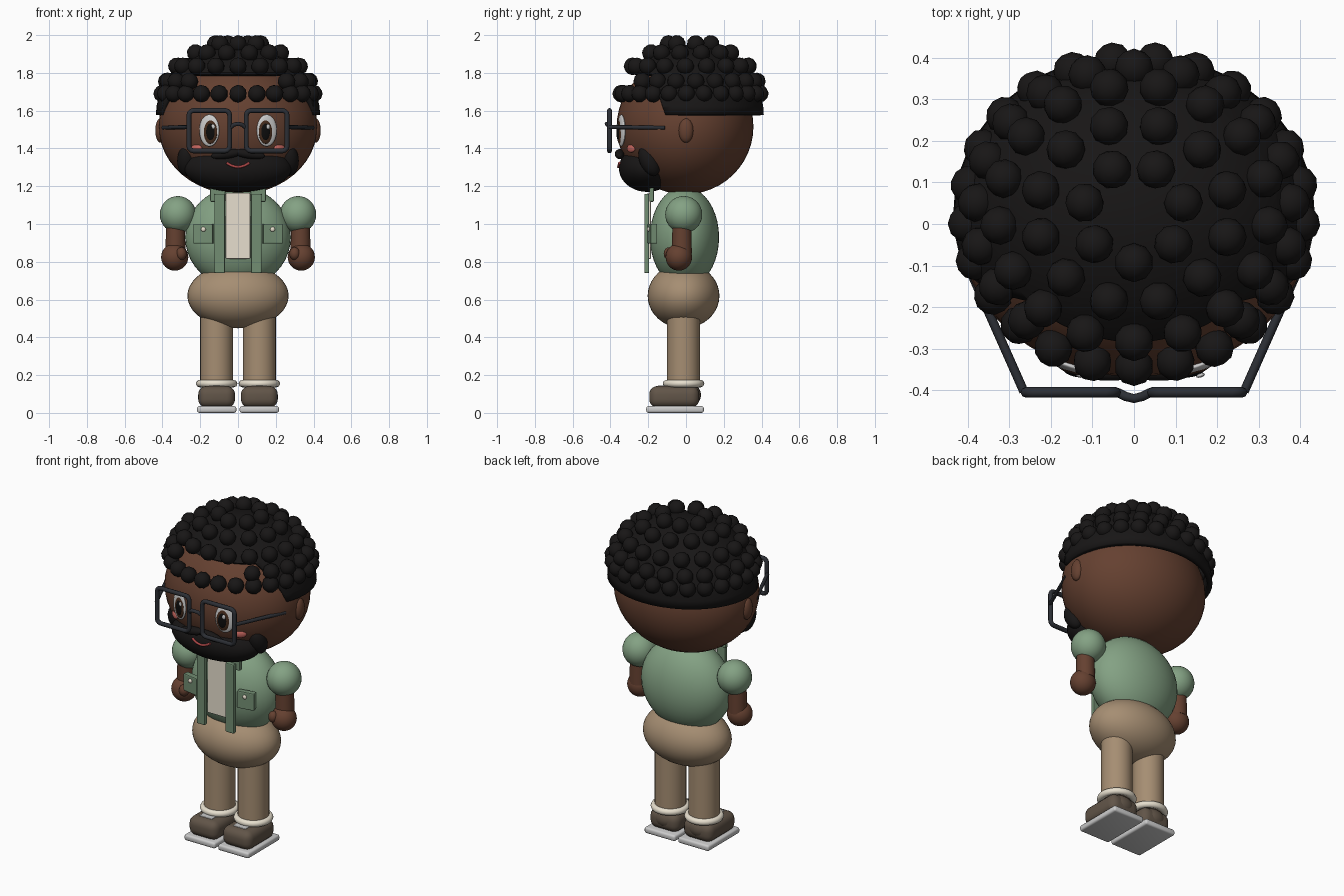
import bpy, bmesh, math
from mathutils import Vector

if "Cube" in bpy.data.objects:
    bpy.data.objects.remove(bpy.data.objects["Cube"])

def material(name, r, g, b):
    m = bpy.data.materials.new(name)
    m.diffuse_color = (r, g, b, 1)
    m.use_nodes = True
    m.node_tree.nodes["Principled BSDF"].inputs["Base Color"].default_value = m.diffuse_color
    return m

SKIN = material("skin", 0.13, 0.052, 0.03)
HAIR = material("hair", 0.009, 0.008, 0.008)
GREEN = material("green", 0.23, 0.36, 0.23)
STRIP = material("dark_green", 0.17, 0.27, 0.17)
CREAM = material("cream", 0.8, 0.74, 0.62)
TAN = material("tan", 0.38, 0.27, 0.17)
SHOE = material("shoe_brown", 0.12, 0.09, 0.065)
FRAME = material("frame", 0.025, 0.028, 0.035)
WHITE = material("white", 0.9, 0.9, 0.87)
IRIS = material("iris", 0.06, 0.025, 0.012)
BLACK = material("pupil", 0.004, 0.004, 0.004)
PINK = material("pink", 0.55, 0.13, 0.11)
LIP = material("lip", 0.4, 0.06, 0.06)

def add(name, bm, mat, loc=(0, 0, 0), rot=(0, 0, 0), smooth=True):
    me = bpy.data.meshes.new(name)
    bm.to_mesh(me)
    bm.free()
    for p in me.polygons:
        p.use_smooth = smooth
    me.materials.append(mat)
    ob = bpy.data.objects.new(name, me)
    ob.location, ob.rotation_euler = loc, rot
    bpy.context.collection.objects.link(ob)
    return ob

def ball(name, mat, loc, size, rot=(0, 0, 0), seg=32):
    bm = bmesh.new()
    bmesh.ops.create_uvsphere(bm, u_segments=seg, v_segments=seg // 2, radius=1)
    bmesh.ops.scale(bm, vec=size, verts=bm.verts)
    return add(name, bm, mat, loc, rot)

def box(name, mat, loc, size, bevel=0.006, seg=2, rot=(0, 0, 0)):
    bm = bmesh.new()
    bmesh.ops.create_cube(bm, size=1)
    bmesh.ops.scale(bm, vec=size, verts=bm.verts)
    bmesh.ops.bevel(bm, geom=bm.edges[:], offset=bevel, segments=seg, profile=0.5, affect='EDGES')
    return add(name, bm, mat, loc, rot, seg > 2)

def tube(name, mat, pts, r, closed=False):
    cu = bpy.data.curves.new(name, 'CURVE')
    cu.dimensions = '3D'
    cu.bevel_depth, cu.bevel_resolution, cu.use_fill_caps = r, 2, True
    sp = cu.splines.new('POLY')
    sp.points.add(len(pts) - 1)
    for p, c in zip(sp.points, pts):
        p.co = (*c, 1)
    sp.use_cyclic_u = closed
    cu.materials.append(mat)
    ob = bpy.data.objects.new(name, cu)
    bpy.context.collection.objects.link(ob)

def rod(name, mat, loc, r1, r2, h):
    bm = bmesh.new()
    bmesh.ops.create_cone(bm, cap_ends=True, segments=32, radius1=r1, radius2=r2, depth=h)
    return add(name, bm, mat, loc, smooth=False) if h < 0.05 else smooth_angle(add(name, bm, mat, loc))

def smooth_angle(ob):
    for e in bpy.context.selected_objects:
        e.select_set(False)
    ob.select_set(True)
    bpy.context.view_layer.objects.active = ob
    bpy.ops.object.shade_smooth_by_angle()
    return ob

# head and neck
HC, HR = Vector((0, -0.005, 1.515)), Vector((0.42, 0.362, 0.358))
ball("head", SKIN, HC, HR, seg=48)
rod("neck", SKIN, (0, 0, 1.17), 0.08, 0.08, 0.12)

def face_y(x, z):
    k = 1 - ((x - HC.x) / HR.x) ** 2 - ((z - HC.z) / HR.z) ** 2
    return HC.y - HR.y * math.sqrt(max(k, 0))

# hair cap: upper half ellipsoid with the forehead cut away
bm = bmesh.new()
bmesh.ops.create_uvsphere(bm, u_segments=48, v_segments=24, radius=1)
bmesh.ops.scale(bm, vec=(0.435, 0.387, 0.375), verts=bm.verts)
bmesh.ops.translate(bm, vec=(0, 0.025, 1.575), verts=bm.verts)
slant = Vector((0, -1, -0.35)).normalized()
for co, no, clear in (((0, 0, 1.577), (0, 0, -1), True), ((0, 0, 1.8), (0, 0, 1), False),
                      ((0, -0.11, 1.58), slant, False)):
    bmesh.ops.bisect_plane(bm, geom=bm.verts[:] + bm.edges[:] + bm.faces[:], plane_co=co,
                           plane_no=no, clear_outer=clear)
front = []
for f in bm.faces:
    c = f.calc_center_median()
    if c.z < 1.8 and (c - Vector((0, -0.11, 1.58))).dot(slant) > 0:
        front.append(f)
bmesh.ops.delete(bm, geom=front, context='FACES')
cap = add("hair_cap", bm, HAIR)
sol = cap.modifiers.new("thickness", 'SOLIDIFY')
sol.thickness, sol.offset = 0.03, -1

# curls in rings, sharing one mesh
bm = bmesh.new()
bmesh.ops.create_icosphere(bm, subdivisions=2, radius=0.047)
first = add("curl", bm, HAIR, (0, -0.09, 1.953))
for rx, ry, z, n, off in ((0.122, 0.118, 1.953, 7, 0), (0.232, 0.218, 1.905, 12, 0.5),
                          (0.325, 0.308, 1.835, 17, 0), (0.378, 0.35, 1.755, 21, 0.5),
                          (0.402, 0.368, 1.69, 25, 0)):
    for i in range(n):
        a = 2 * math.pi * (i + off) / n
        x, y = rx * math.sin(a), 0.025 - ry * math.cos(a)
        if z == 1.755 and y < 0 and abs(x) < 0.24:
            continue
        c = bpy.data.objects.new("curl", first.data)
        c.location, c.rotation_euler = (x, y, z), (a, i * 0.7, a)
        bpy.context.collection.objects.link(c)
bpy.data.objects.remove(first)

# beard and mouth
ball("beard", HAIR, (0, -0.205, 1.295), (0.285, 0.15, 0.125), seg=40)
tube("mouth", LIP, [(0.06 * t, -0.358 + 0.006 * t * t, 1.302 + 0.022 * t * t)
                    for t in [i / 5 - 1 for i in range(11)]], 0.007)

# glasses bridge
tube("glasses_bridge", FRAME, [(-0.04, -0.405, 1.51), (-0.02, -0.415, 1.527), (0, -0.42, 1.53),
                               (0.02, -0.415, 1.527), (0.04, -0.405, 1.51)], 0.011)

# torso, hips and shirt front
ball("torso", GREEN, (0, -0.008, 0.93), (0.28, 0.183, 0.268), seg=40)
ball("hips", TAN, (0, -0.013, 0.62), (0.268, 0.19, 0.172), seg=40)
box("shirt_panel", CREAM, (0, -0.195, 0.99), (0.13, 0.02, 0.35))

for s in (-1, 1):
    side = "right_" if s > 0 else "left_"
    # ear, cheek and facial hair
    ball(side + "ear", SKIN, (s * 0.41, 0, 1.495), (0.028, 0.04, 0.065), seg=20)
    ball(side + "sideburn", HAIR, (s * 0.272, -0.195, 1.335), (0.05, 0.05, 0.085),
         (math.radians(25), 0, 0), seg=24)
    ball(side + "moustache", HAIR, (s * 0.06, -0.352, 1.37), (0.085, 0.025, 0.024),
         (0, s * math.radians(8), 0), seg=24)
    ball(side + "blush", PINK, (s * 0.22, face_y(0.22, 1.4), 1.4), (0.035, 0.012, 0.022),
         (0, 0, s * 0.6), seg=20)
    # eye layers
    ye = face_y(0.15, 1.49)
    tilt = (0, 0, s * 0.32)
    ball(side + "eye_white", WHITE, (s * 0.152, ye, 1.495), (0.056, 0.014, 0.085), tilt, 24)
    ball(side + "iris", IRIS, (s * 0.147, ye - 0.009, 1.488), (0.039, 0.011, 0.064), tilt, 24)
    ball(side + "pupil", BLACK, (s * 0.146, ye - 0.015, 1.488), (0.026, 0.009, 0.046), tilt, 20)
    ball(side + "eye_glint", WHITE, (s * 0.146 + 0.014, ye - 0.022, 1.515), (0.011, 0.005, 0.014), tilt, 12)
    # glasses rim and temple
    rim = []
    for cx, cz, a0 in ((1, 1, 0), (-1, 1, 90), (-1, -1, 180), (1, -1, 270)):
        for k in range(4):
            a = math.radians(a0 + 30 * k)
            rim.append((s * 0.152 + cx * 0.083 + 0.025 * math.cos(a), -0.405,
                        1.494 + cz * 0.082 + 0.025 * math.sin(a)))
    tube(side + "glasses_rim", FRAME, rim, 0.013, True)
    tube(side + "glasses_temple", FRAME, [(s * 0.265, -0.403, 1.513), (s * 0.395, -0.11, 1.51)], 0.011)
    # jacket details
    box(side + "jacket_strip", STRIP, (s * 0.097, -0.208, 0.95), (0.056, 0.026, 0.42))
    box(side + "collar", STRIP, (s * 0.107, -0.182, 1.155), (0.08, 0.025, 0.075))
    box(side + "pocket", STRIP, (s * 0.183, -0.178, 0.948), (0.105, 0.035, 0.105), rot=(0, 0, s * 0.18))
    ball(side + "pocket_button", CREAM, (s * 0.183, -0.198, 0.972), (0.013, 0.008, 0.013), seg=12)
    # arm
    ball(side + "sleeve", GREEN, (s * 0.318, -0.012, 1.05), (0.096, 0.098, 0.098))
    rod(side + "forearm", SKIN, (s * 0.331, -0.022, 0.92), 0.053, 0.05, 0.15)
    ball(side + "hand", SKIN, (s * 0.335, -0.038, 0.825), (0.072, 0.07, 0.072))
    ball(side + "thumb", SKIN, (s * 0.3, -0.09, 0.843), (0.028, 0.028, 0.034), seg=16)
    # leg with cuff
    rod(side + "leg", TAN, (s * 0.113, -0.013, 0.34), 0.087, 0.087, 0.4)
    tube(side + "cuff", CREAM, [(s * 0.113 + 0.09 * math.cos(i * math.pi / 16),
                                 -0.013 + 0.09 * math.sin(i * math.pi / 16), 0.155) for i in range(32)], 0.02, True)
    # shoe
    box(side + "shoe", SHOE, (s * 0.113, -0.062, 0.085), (0.195, 0.265, 0.115), 0.045, 5)
    ball(side + "shoe_heel", SHOE, (s * 0.113, -0.01, 0.095), (0.095, 0.09, 0.07), seg=24)
    box(side + "shoe_tongue", WHITE, (s * 0.113, -0.12, 0.139), (0.085, 0.06, 0.014), 0.004)
    box(side + "sole", WHITE, (s * 0.113, -0.058, 0.018), (0.208, 0.305, 0.036), 0.012, 3)
